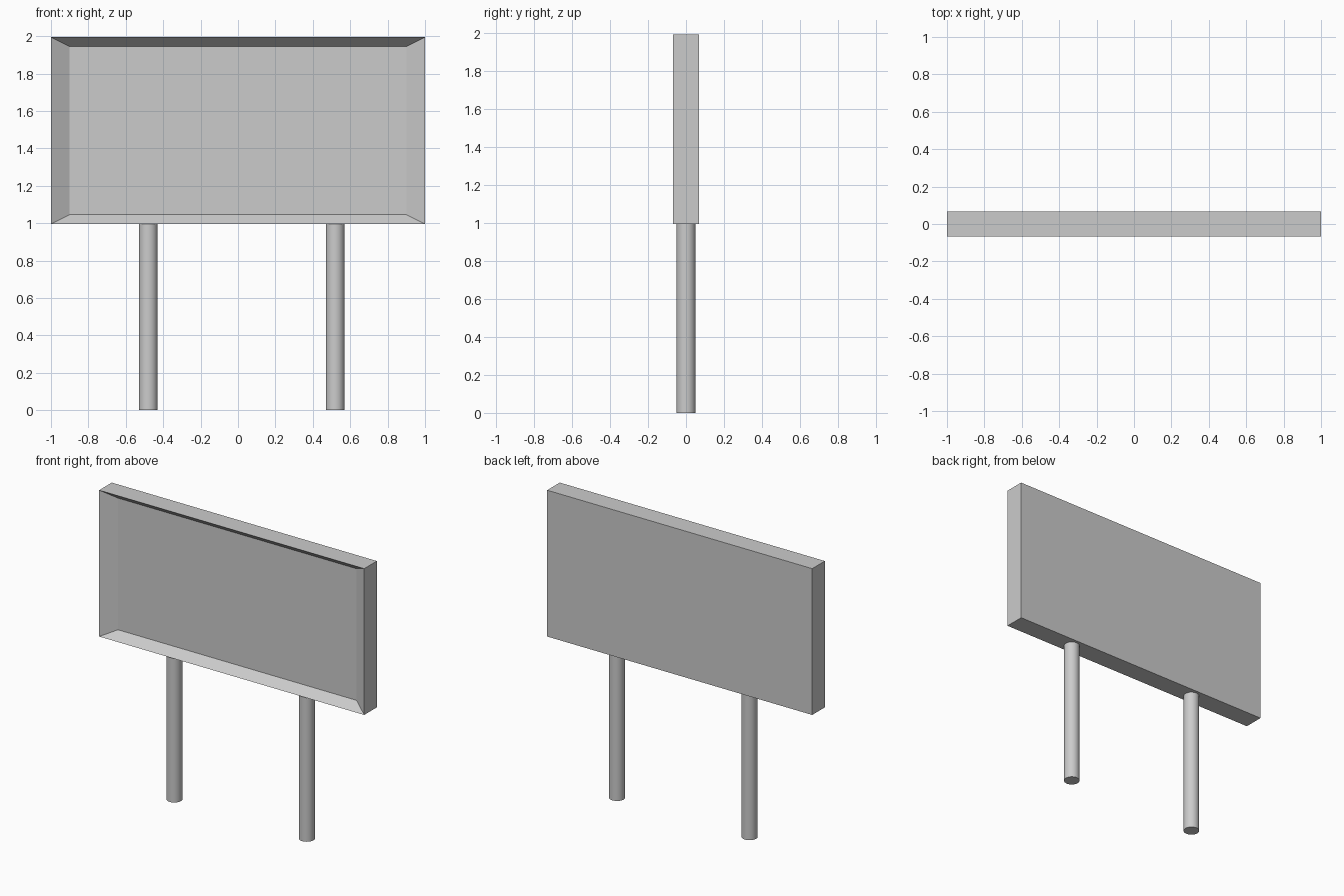
import bpy, bmesh
from mathutils import Vector

if "Cube" in bpy.data.objects:
    bpy.data.objects.remove(bpy.data.objects["Cube"])

HALF_W, HALF_T = 1.0, 0.068
Z0, Z1 = 0.996, 1.994
RECESS = 0.06

# Board: a box whose front face is inset and pushed back with sloped sides
bm = bmesh.new()
bmesh.ops.create_cube(bm, size=1)
bmesh.ops.scale(bm, vec=(2 * HALF_W, 2 * HALF_T, Z1 - Z0), verts=bm.verts)
bmesh.ops.translate(bm, vec=(0, 0, (Z0 + Z1) / 2), verts=bm.verts)
bm.normal_update()
front = next(f for f in bm.faces if f.normal.y < -0.9)
bmesh.ops.inset_individual(bm, faces=[front], thickness=0.05)
centre = front.calc_center_median()
for v in front.verts:
    side = 1 if v.co.x > 0 else -1
    up = 1 if v.co.z > centre.z else -1
    v.co = Vector((side * (HALF_W - 0.1), -HALF_T + RECESS,
                   centre.z + up * ((Z1 - Z0) / 2 - 0.05)))
bm.normal_update()
mesh = bpy.data.meshes.new("sign_board")
bm.to_mesh(mesh)
bm.free()
board = bpy.data.objects.new("sign_board", mesh)
bpy.context.collection.objects.link(board)

# Two round posts
for name, x in (("left_post", -0.48), ("right_post", 0.52)):
    bpy.ops.mesh.primitive_cylinder_add(vertices=32, radius=0.05, depth=Z0,
                                        location=(x, 0, Z0 / 2))
    post = bpy.context.object
    post.name = name
    bpy.ops.object.shade_smooth_by_angle()
